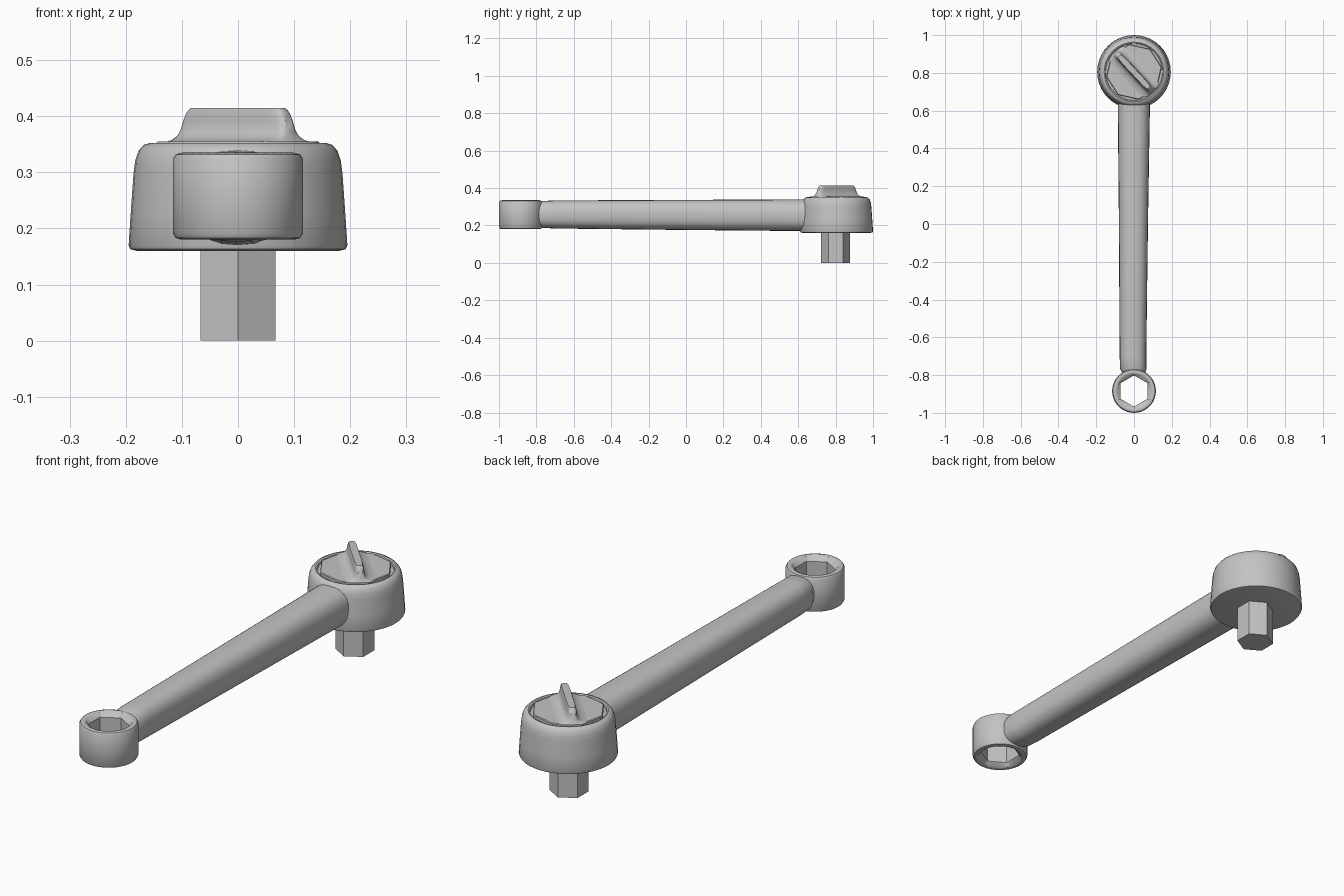
import bpy, bmesh, math
from mathutils import Matrix, Vector

if "Cube" in bpy.data.objects:
    bpy.data.objects.remove(bpy.data.objects["Cube"])

steel = bpy.data.materials.new("grey steel")
steel.diffuse_color = (0.55, 0.55, 0.55, 1)
steel.use_nodes = True
steel.node_tree.nodes["Principled BSDF"].inputs["Base Color"].default_value = steel.diffuse_color


def loft(name, loops, angle=35, closed=False):
    """Skin a list of equal-length point loops; cap the ends unless closed."""
    bm = bmesh.new()
    rings = [[bm.verts.new(p) for p in loop] for loop in loops]
    n = len(rings[0])
    pairs = list(zip(rings, rings[1:])) + ([(rings[-1], rings[0])] if closed else [])
    for a, b in pairs:
        for i in range(n):
            j = (i + 1) % n
            bm.faces.new((a[i], a[j], b[j], b[i]))
    if not closed:
        bm.faces.new(rings[0][::-1])
        bm.faces.new(rings[-1])
    bmesh.ops.recalc_face_normals(bm, faces=bm.faces)
    mesh = bpy.data.meshes.new(name)
    bm.to_mesh(mesh)
    bm.free()
    mesh.materials.append(steel)
    ob = bpy.data.objects.new(name, mesh)
    bpy.context.collection.objects.link(ob)
    bpy.ops.object.select_all(action='DESELECT')
    ob.select_set(True)
    bpy.context.view_layer.objects.active = ob
    if angle:
        bpy.ops.object.shade_smooth_by_angle(angle=math.radians(angle))
    return ob


def circle(r, y, z, n, turn=0.0):
    return [(r * math.cos(turn + math.tau * i / n),
             y + r * math.sin(turn + math.tau * i / n), z) for i in range(n)]


def turned(name, profile, y, n, turn=0.0, **kw):
    return loft(name, [circle(r, y, z, n, turn) for r, z in profile], **kw)


def power(v, e):
    return math.copysign(abs(v) ** e, v)


HEAD_Y, RING_Y = 0.805, -0.884

# Ratchet head: slightly tapered housing with a rounded shoulder
turned("head_housing",
       [(0.180, 0.160), (0.192, 0.163), (0.195, 0.170), (0.191, 0.230),
        (0.186, 0.300), (0.183, 0.322), (0.177, 0.339), (0.168, 0.349),
        (0.158, 0.352), (0.152, 0.349), (0.150, 0.340)], HEAD_Y, 40)

# Eight-sided selector dial
turned("selector_dial", [(0.148, 0.335), (0.148, 0.352), (0.145, 0.355)],
       HEAD_Y, 8, math.radians(10))

# Diagonal thumb fin, flared into the dial
spin = Matrix.Rotation(math.radians(-47), 3, 'Z')
fin = []
for half_l, half_w, z in [(0.146, 0.065, 0.354), (0.144, 0.045, 0.358),
                          (0.141, 0.030, 0.365), (0.138, 0.022, 0.376),
                          (0.133, 0.019, 0.392), (0.126, 0.018, 0.406),
                          (0.116, 0.015, 0.415)]:
    loop = []
    for i in range(24):
        t = math.tau * (i + 0.5) / 24
        p = spin @ Vector((half_l * power(math.cos(t), 0.4),
                           half_w * power(math.sin(t), 0.4), z))
        loop.append(p + Vector((0, HEAD_Y, 0)))
    fin.append(loop)
loft("selector_fin", fin)

# Hexagonal drive below the head
turned("hex_drive", [(0.077, 0.0), (0.077, 0.165)], 0.80, 6, math.radians(30), angle=0)

# Handle: rounded section, widening towards the head
handle = []
for y, x0, x1, z0, z1 in [(-0.792, -0.060, 0.060, 0.195, 0.322),
                          (-0.765, -0.074, 0.066, 0.187, 0.331),
                          (-0.700, -0.076, 0.065, 0.184, 0.334),
                          (0.000, -0.080, 0.074, 0.176, 0.337),
                          (0.660, -0.086, 0.085, 0.170, 0.340)]:
    cx, cz, a, b = (x0 + x1) / 2, (z0 + z1) / 2, (x1 - x0) / 2, (z1 - z0) / 2
    handle.append([(cx + a * power(math.cos(math.tau * i / 24), 0.8), y,
                    cz + b * power(math.sin(math.tau * i / 24), 0.8)) for i in range(24)])
loft("handle", handle)


# Ring end: rounded outer wall, countersunk rim, six-sided bore
def bore(z, blend):
    """Bore outline, running from a hexagon (0) to a circle (1)."""
    pts = []
    for i in range(36):
        t = math.tau * i / 36
        off = (t - math.radians(30)) % (math.pi / 3) - math.pi / 6
        r = 0.0715 / math.cos(off)
        r = r * (1 - blend) + 0.091 * blend
        pts.append((r * math.cos(t), RING_Y + r * math.sin(t), z))
    return pts


ring = [circle(r, RING_Y, z, 36) for r, z in
        [(0.100, 0.180), (0.111, 0.183), (0.116, 0.191),
         (0.116, 0.324), (0.111, 0.332), (0.100, 0.335)]]
ring += [bore(0.332, 1), bore(0.315, 0), bore(0.200, 0), bore(0.183, 1)]
loft("ring_end", ring, closed=True)
